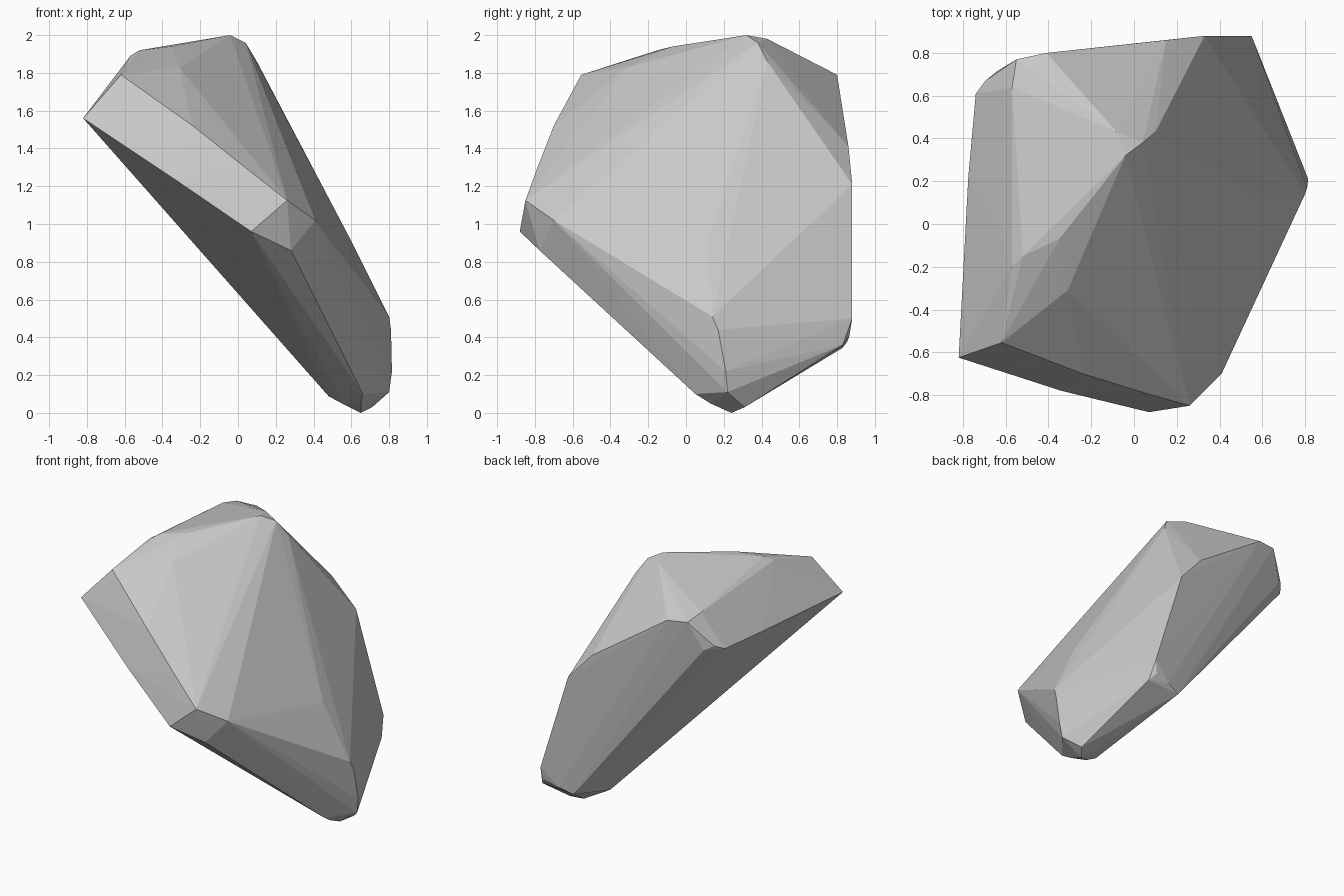
import bpy
import bmesh

# Corner points of the faceted boulder, grouped by region
FRONT_BAND = [(-.82, -.625, 1.56), (-.62, -.555, 1.79), (-.34, -.78, 1.24), (-.24, -.70, 1.52),
              (.05, -.79, 1.29), (.07, -.88, .96), (.26, -.85, 1.125), (.41, -.70, 1.02), (.28, -.775, .86)]
CREST = [(-.57, -.20, 1.89), (-.52, -.15, 1.92), (-.35, -.07, 1.94), (-.31, -.31, 1.83),
         (-.04, .32, 2.0), (.04, .38, 1.96), (.10, .43, 1.86), (-.08, .43, 1.98), (.605, .11, .90)]
BACK = [(-.57, .64, 1.83), (-.55, .77, 1.80), (-.41, .80, 1.79), (.15, .86, 1.41), (.33, .88, 1.21),
        (.55, .88, .50), (.53, .865, .41), (.57, .83, .36), (.42, .855, .38), (.32, .83, .345)]
LEFT = [(-.74, .61, 1.60), (-.695, .67, 1.63), (-.64, .715, 1.60), (-.775, .22, 1.59)]
FOOT = [(.80, .14, .51), (.81, .17, .44), (.815, .21, .22), (.80, .22, .11), (.71, .31, .03),
        (.65, .24, 0), (.65, .13, .05), (.66, .05, .10), (.56, .18, .045), (.48, .18, .088)]

# Wrap the points in a convex shell
bm = bmesh.new()
for p in FRONT_BAND + CREST + BACK + LEFT + FOOT:
    bm.verts.new(p)
bmesh.ops.convex_hull(bm, input=bm.verts[:])
loose = [v for v in bm.verts if not v.link_faces]
bmesh.ops.delete(bm, geom=loose, context='VERTS')
bmesh.ops.recalc_face_normals(bm, faces=bm.faces[:])

mesh = bpy.data.meshes.new("boulder")
bm.to_mesh(mesh)
bm.free()

# Plain grey stone, flat faces
stone = bpy.data.materials.new("grey stone")
stone.diffuse_color = (.58, .58, .58, 1)
mesh.materials.append(stone)
boulder = bpy.data.objects.new("boulder", mesh)
bpy.context.collection.objects.link(boulder)
